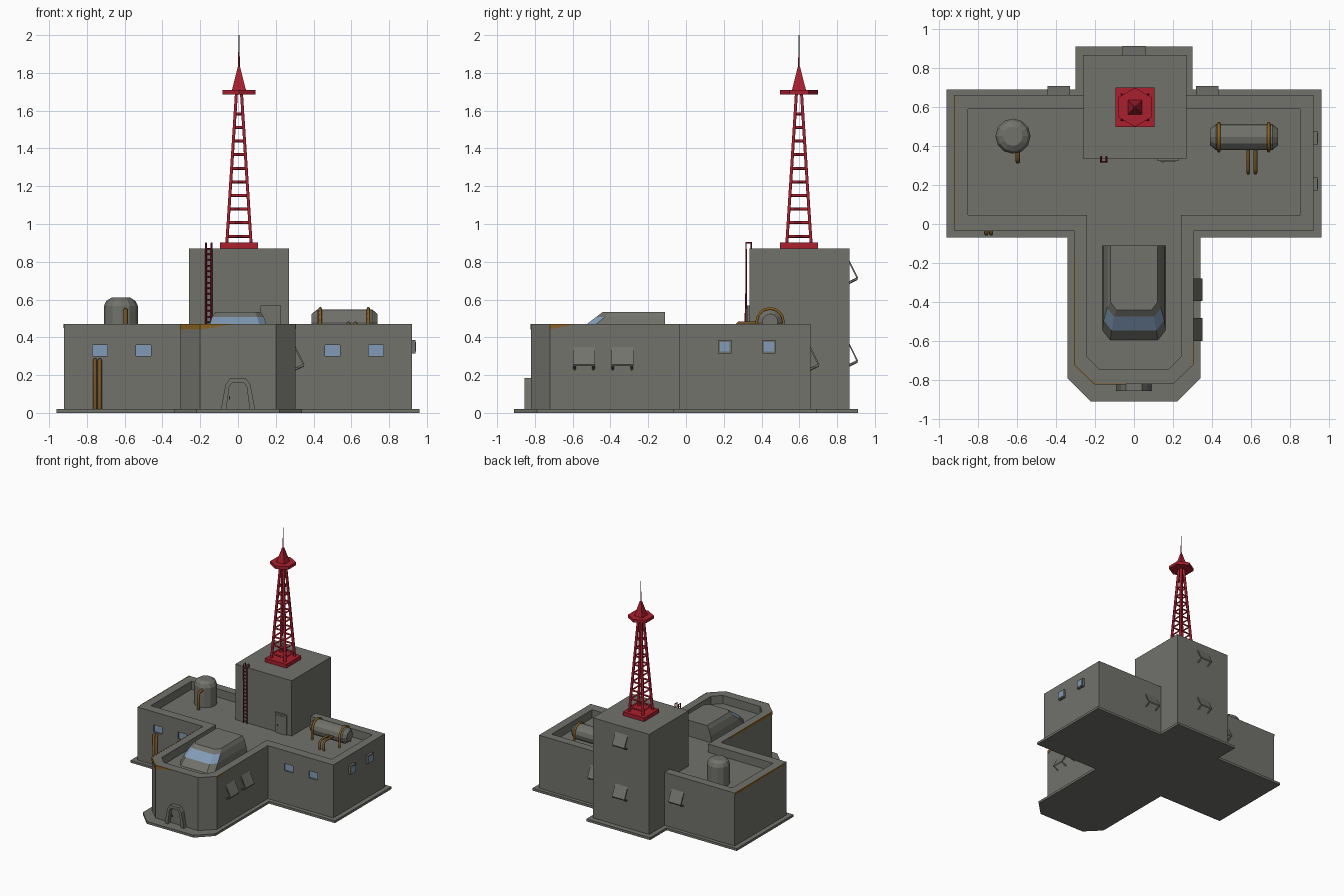
import bpy, bmesh, math
from mathutils import Vector, Matrix

if "Cube" in bpy.data.objects:
    bpy.data.objects.remove(bpy.data.objects["Cube"])


def material(name, rgb):
    m = bpy.data.materials.new(name)
    m.diffuse_color = (*rgb, 1)
    m.use_nodes = True
    m.node_tree.nodes["Principled BSDF"].inputs["Base Color"].default_value = m.diffuse_color
    return m


WALL = material("concrete grey", (0.165, 0.168, 0.148))
RED = material("mast red", (0.40, 0.014, 0.027))
LADDER = material("dark red", (0.24, 0.008, 0.025))
GLASS = material("window blue", (0.22, 0.33, 0.47))
RUST = material("rust orange", (0.25, 0.12, 0.015))
PIPE = material("pipe brown", (0.16, 0.085, 0.02))
METAL = material("antenna grey", (0.10, 0.11, 0.12))


def finish(name, bm, *mats):
    bmesh.ops.recalc_face_normals(bm, faces=bm.faces[:])
    me = bpy.data.meshes.new(name)
    bm.to_mesh(me)
    bm.free()
    for m in mats:
        me.materials.append(m)
    ob = bpy.data.objects.new(name, me)
    bpy.context.collection.objects.link(ob)
    return ob


def loft(name, rings, *mats, rule=None):
    """Closed skin through rings of points; rule(ring, side) gives material."""
    bm = bmesh.new()
    vs = [[bm.verts.new(p) for p in r] for r in rings]
    n = len(rings[0])
    for i in range(len(vs) - 1):
        for j in range(n):
            k = (j + 1) % n
            f = bm.faces.new((vs[i][j], vs[i][k], vs[i + 1][k], vs[i + 1][j]))
            if rule:
                f.material_index = rule(i, j)
    bm.faces.new(vs[0][::-1])
    bm.faces.new(vs[-1])
    return finish(name, bm, *mats)


def at_z(pts, z):
    return [(x, y, z) for x, y in pts]


def mirrored(half):
    return half + [(-x, y) for x, y in reversed(half)]


def box(name, x0, x1, y0, y1, z0, z1, mat):
    q = [(x0, y0), (x1, y0), (x1, y1), (x0, y1)]
    return loft(name, [at_z(q, z0), at_z(q, z1)], mat)


def rods(name, paths, r, mat, res=1):
    cu = bpy.data.curves.new(name, 'CURVE')
    cu.dimensions = '3D'
    cu.bevel_depth, cu.bevel_resolution = r, res
    cu.use_fill_caps = True
    for path in paths:
        s = cu.splines.new('POLY')
        s.points.add(len(path) - 1)
        for p, co in zip(s.points, path):
            p.co = (*co, 1)
    cu.materials.append(mat)
    ob = bpy.data.objects.new(name, cu)
    bpy.context.collection.objects.link(ob)
    return ob


def circle(r, n, off=0.0):
    return [(r * math.cos(off + 2 * math.pi * i / n), r * math.sin(off + 2 * math.pi * i / n))
            for i in range(n)]


# Ground plate and T-shaped building with parapet and sunken roof
plate = mirrored([(0.22, -0.91), (0.34, -0.79), (0.34, -0.07), (0.96, -0.07),
                  (0.96, 0.69), (0.30, 0.69), (0.30, 0.91)])
loft("ground_plate", [at_z(plate, 0), at_z(plate, 0.02)], WALL)
outer = mirrored([(0.20, -0.82), (0.305, -0.72), (0.305, -0.035), (0.92, -0.035), (0.92, 0.66)])
inner = mirrored([(0.175, -0.745), (0.24, -0.68), (0.24, 0.045), (0.85, 0.045), (0.85, 0.59)])
hall = loft("main_building", [at_z(outer, 0.01), at_z(outer, 0.47), at_z(inner, 0.47),
                              at_z(inner, 0.40)], WALL)
box("tower_block", -0.26, 0.27, 0.335, 0.865, 0.01, 0.87, WALL)

# Recessed front windows
bm = bmesh.new()
for x in (-0.73, -0.50, 0.50, 0.73):
    bmesh.ops.create_cube(bm, size=1, matrix=Matrix.Translation((x, -0.035, 0.33))
                          @ Matrix.Diagonal((0.08, 0.04, 0.06, 1)))
    box("front_window", x - 0.04, x + 0.04, -0.023, -0.013, 0.30, 0.36, GLASS)
cutter = finish("window_cutter", bm, WALL)
cutter.hide_render = True
cutter.hide_viewport = True
mod = hall.modifiers.new("window_recess", 'BOOLEAN')
mod.object, mod.operation, mod.solver = cutter, 'DIFFERENCE', 'EXACT'

# Framed windows on the right wall
for y in (0.205, 0.44):
    box("side_window_frame", 0.91, 0.94, y - 0.035, y + 0.035, 0.315, 0.385, WALL)
    box("side_window_glass", 0.935, 0.943, y - 0.026, y + 0.026, 0.324, 0.376, GLASS)


# Slanted vent hoods: flap held by two arms
def hood(x, y, z, angle):
    prof = [(0.004, 0.055), (-0.046, -0.045), (-0.042, -0.055), (0.004, 0.038)]
    flap = loft("hood_flap", [[(s, a, b) for a, b in prof] for s in (-0.058, 0.058)], WALL)
    arms = rods("hood_arms", [[(s, 0.004, -0.072), (s, -0.041, -0.05)] for s in (-0.05, 0.05)],
                0.007, WALL, 0)
    for ob in (flap, arms):
        ob.location = (x, y, z)
        ob.rotation_euler.z = angle


for y in (-0.54, -0.337):
    hood(0.305, y, 0.302, math.pi / 2)
for x, y, z in ((-0.385, 0.66, 0.302), (0.375, 0.66, 0.302), (0, 0.865, 0.76), (0, 0.865, 0.322)):
    hood(x, y, z, math.pi)

# Front entrance arch and handle
arch_out = [(-0.09, 0.02), (-0.066, 0.15), (-0.04, 0.185), (0.04, 0.185), (0.066, 0.15), (0.09, 0.02)]
arch_in = [(0.062, 0.02), (0.046, 0.14), (0.03, 0.16), (-0.03, 0.16), (-0.046, 0.14), (-0.062, 0.02)]
loft("entrance_arch", [[(x, y, z) for x, z in arch_out + arch_in] for y in (-0.855, -0.81)], WALL)
box("entrance_handle", -0.048, -0.042, -0.828, -0.815, 0.07, 0.09, METAL)


# Cockpit-like skylight with a glazed band on its sloping front
def sky_ring(w, y, c, z):
    return at_z([(w - c, y), (w, y + c * 1.3), (w, -0.11), (-w, -0.11), (-w, y + c * 1.3), (c - w, y)], z)


loft("roof_skylight", [sky_ring(0.162, -0.595, 0.04, 0.40), sky_ring(0.155, -0.545, 0.04, 0.455),
                       sky_ring(0.137, -0.475, 0.035, 0.508), sky_ring(0.12, -0.44, 0.03, 0.535)],
     WALL, GLASS, rule=lambda i, j: int(i == 1 and j in (0, 4, 5)))

# Roof door on the tower
box("roof_door_frame", 0.12, 0.228, 0.322, 0.34, 0.40, 0.568, WALL)
box("roof_door_panel", 0.135, 0.213, 0.318, 0.323, 0.40, 0.553, WALL)
box("roof_door_handle", 0.145, 0.151, 0.312, 0.32, 0.46, 0.475, METAL)

# Upright tank with its pipe
tank = loft("upright_tank", [at_z(circle(r, 12), z) for r, z in
                             ((0.09, 0), (0.09, 0.165), (0.078, 0.192), (0.05, 0.21))], WALL)
tank.location = (-0.62, 0.45, 0.40)
rods("upright_tank_pipe", [[(-0.595, 0.39, 0.545), (-0.595, 0.34, 0.545), (-0.595, 0.32, 0.525),
                            (-0.595, 0.32, 0.40)]], 0.012, PIPE)

# Lying tank with straps and pipes
lying = [(0.042, 0.39), (0.066, 0.42), (0.066, 0.71), (0.042, 0.738)]
loft("lying_tank", [[(x, 0.445 + a, 0.482 + b) for a, b in circle(r, 12)] for r, x in lying], WALL)
arc = [(0.07 * math.cos(math.pi * i / 8), 0.07 * math.sin(math.pi * i / 8)) for i in range(9)]
rods("tank_straps", [[(x, 0.515, 0.40)] + [(x, 0.445 + a, 0.482 + b) for a, b in arc]
                     + [(x, 0.375, 0.40)] for x in (0.435, 0.69)], 0.009, RUST)
rods("lying_tank_pipes", [[(x, 0.39, 0.475), (x, 0.28, 0.475), (x, 0.262, 0.458), (x, 0.262, 0.40)]
                          for x in (0.585, 0.622)], 0.01, PIPE)

# Wall pipes at the front left
rods("wall_pipes", [[(x, -0.03, 0.28), (x, -0.05, 0.28), (x, -0.05, 0.02)] for x in (-0.757, -0.732)],
     0.011, PIPE)


# Rust streaks along the parapet edge
def streak(p, q, h0, h1):
    p, q = Vector(p), Vector(q)
    d = (q - p).normalized()
    n = Vector((d.y, -d.x)) * 0.003
    rings = [[(*(p + o), 0.471), (*(q + o), 0.471), (*(q + o), 0.471 - h1), (*(p + o), 0.471 - h0)]
             for o in (-n, n)]
    loft("rust_streak", rings, RUST)


streak((-0.305, -0.15), (-0.305, -0.72), 0.012, 0.025)
streak((-0.305, -0.72), (-0.20, -0.82), 0.03, 0.03)
streak((-0.20, -0.82), (-0.04, -0.82), 0.03, 0.003)
streak((0.305, -0.72), (0.305, -0.60), 0.028, 0.004)
streak((-0.92, 0.66), (-0.92, 0.0), 0.022, 0.012)

# Ladder up the tower
rails = [[(x, 0.318, 0.40), (x, 0.318, 0.90), (x, 0.345, 0.90), (x, 0.345, 0.865)] for x in (-0.17, -0.14)]
rods("ladder_rails", rails, 0.005, LADDER, 0)
rods("ladder_rungs", [[(-0.17, 0.318, 0.42 + 0.03 * i), (-0.14, 0.318, 0.42 + 0.03 * i)]
                      for i in range(16)], 0.004, LADDER, 0)

# Lattice mast
CX, CY = 0.005, 0.598
box("mast_base", CX - 0.1, CX + 0.1, CY - 0.1, CY + 0.1, 0.87, 0.902, RED)
corners = [(1, 1), (-1, 1), (-1, -1), (1, -1)]


def leg(c, z):
    s = 0.064 - 0.051 * (z - 0.9) / 0.8
    return (CX + c[0] * s, CY + c[1] * s, z)


rods("mast_legs", [[leg(c, 0.89), leg(c, 1.70)] for c in corners], 0.011, RED, 0)
rods("mast_rungs", [[leg(corners[i], 0.935 + 0.072 * k), leg(corners[(i + 1) % 4], 0.935 + 0.072 * k)]
                    for k in range(10) for i in range(4)], 0.008, RED, 0)


# Mast platform, pointed cap and antenna
def stack(name, n, off, levels, mat):
    loft(name, [[(CX + a, CY + b, z) for a, b in circle(r, n, off)] for r, z in levels], mat)


stack("mast_platform", 6, math.pi / 2, [(0.10, 1.685), (0.10, 1.71)], RED)
stack("mast_cap", 4, math.pi / 4, [(0.054, 1.705), (0.009, 1.83)], RED)
stack("antenna_lower", 6, 0, [(0.005, 1.82), (0.004, 1.91)], RED)
stack("antenna_tip", 6, 0, [(0.0028, 1.90), (0.002, 2.0)], METAL)
